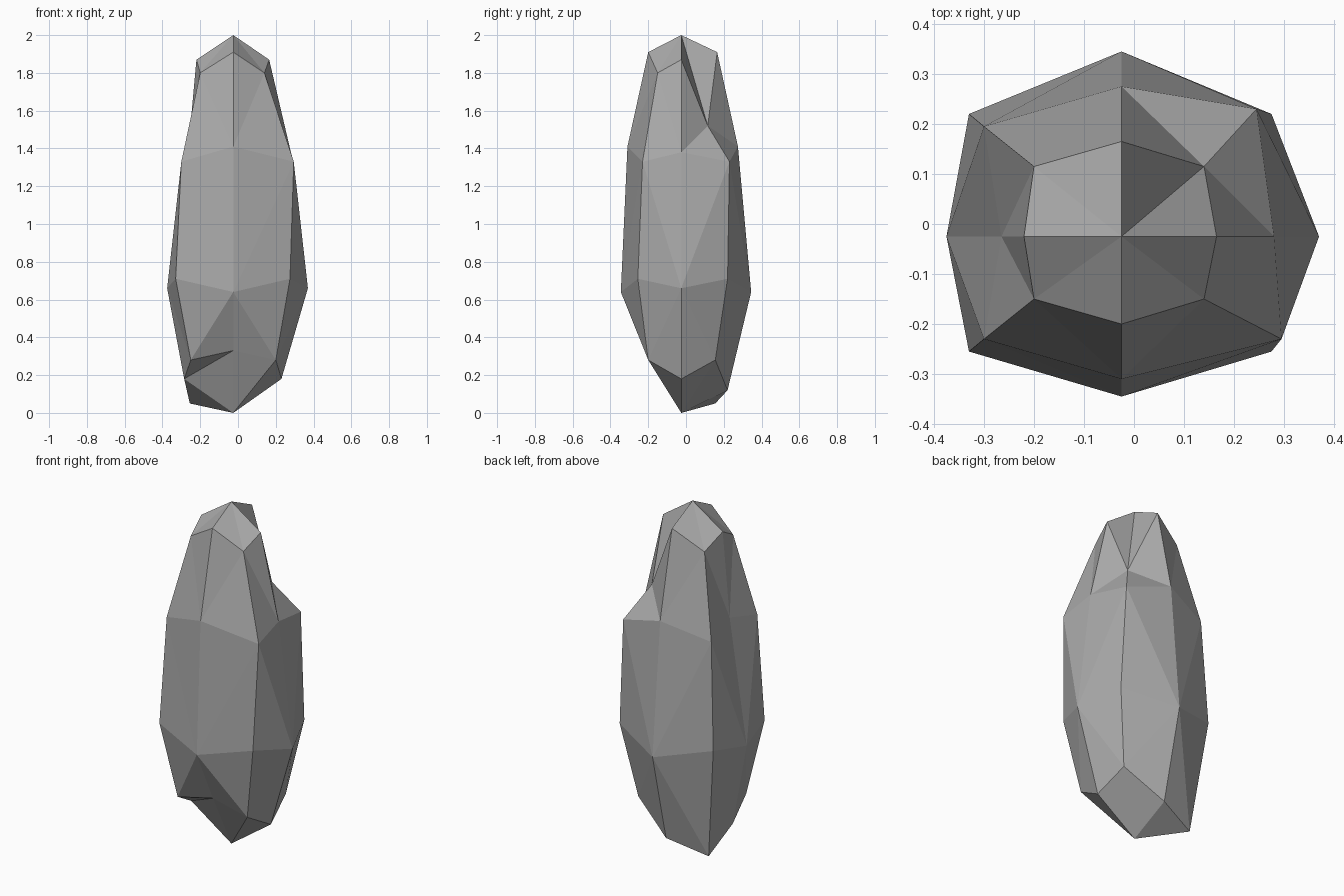
import bpy
import bmesh

cube = bpy.data.objects.get("Cube")
if cube:
    bpy.data.objects.remove(cube, do_unlink=True)

AXIS = -0.025


def make_ring(x_side, y_side, x_corner, y_corner, heights):
    """Eight points anticlockwise from +x: sides on even slots, corners on odd."""
    (x0, x1), (y0, y1) = x_side, y_side
    (cx0, cx1), (cy0, cy1) = x_corner, y_corner
    zx, zy, zc = heights
    return [(x1, AXIS, zx), (cx1, cy1, zc), (AXIS, y1, zy), (cx0, cy1, zc),
            (x0, AXIS, zx), (cx0, cy0, zc), (AXIS, y0, zy), (cx1, cy0, zc)]


# Rings of the stone, from the crown to the foot
crown = make_ring((-.22, .165), (-.2, .165), (-.2, .14), (-.15, .115), (1.87, 1.91, 1.8))
shoulder = make_ring((-.265, .28), (-.31, .275), (-.3, .295), (-.23, .23), (1.38, 1.41, 1.33))
belly = make_ring((-.375, .37), (-.345, .345), (-.33, .275), (-.255, .22), (.66, .64, .71))
foot = make_ring((-.285, .23), (-.25, .22), (-.25, .2), (-.2, .155), (.18, .12, .28))

# Chips and dents
BACK_LEFT, BACK_RIGHT, FRONT = 1, 3, 6
crown[BACK_LEFT] = (.14, .115, 1.52)
shoulder[BACK_LEFT] = (.245, .23, 1.33)
shoulder[BACK_RIGHT] = (-.3, .195, 1.33)
foot[BACK_RIGHT] = (-.255, .155, .05)
foot[FRONT] = (AXIS, -.195, .33)

bm = bmesh.new()
rings = [[bm.verts.new(p) for p in ring] for ring in (crown, shoulder, belly, foot)]
top = bm.verts.new((AXIS, AXIS, 2))
bottom = bm.verts.new((AXIS, AXIS, 0))


def add_band(upper, lower, upper_corner):
    """Join two rings; creases run between a corner on one and a side on the other."""
    for i in range(8):
        j = (i + 1) % 8
        a, b, c, d = upper[i], upper[j], lower[j], lower[i]
        if (i % 2 == 1) == upper_corner:
            bm.faces.new((a, c, b))
            bm.faces.new((a, d, c))
        else:
            bm.faces.new((a, d, b))
            bm.faces.new((b, d, c))


add_band(rings[0], rings[1], True)
add_band(rings[1], rings[2], True)
add_band(rings[2], rings[3], False)

# Top and bottom caps
for i in range(8):
    j = (i + 1) % 8
    bm.faces.new((top, rings[0][i], rings[0][j]))
    if i not in (4, 5):
        bm.faces.new((bottom, rings[3][j], rings[3][i]))

# Folded notch at the front of the foot
side, corner, front = rings[3][4:7]
bm.faces.new((side, front, corner))
bm.faces.new((bottom, front, side))

mesh = bpy.data.meshes.new("stone")
bm.to_mesh(mesh)
bm.free()
stone = bpy.data.objects.new("stone", mesh)
bpy.context.scene.collection.objects.link(stone)

# Plain grey stone
grey = bpy.data.materials.new("stone grey")
grey.use_nodes = True
colour = (.4, .4, .4, 1)
grey.diffuse_color = colour
grey.node_tree.nodes["Principled BSDF"].inputs["Base Color"].default_value = colour
mesh.materials.append(grey)
